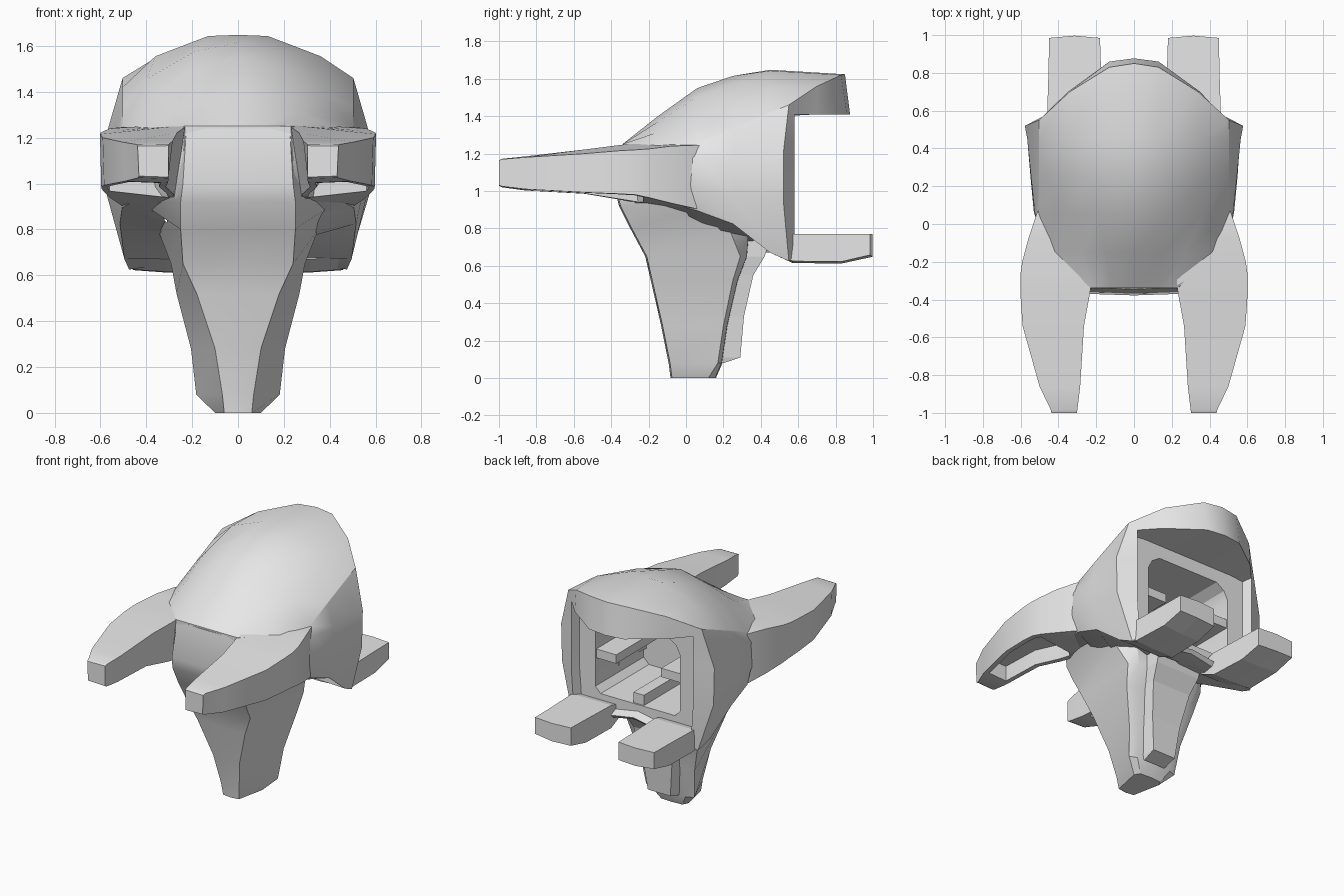
import bpy, bmesh, math
from mathutils import Vector

if "Cube" in bpy.data.objects:
    bpy.data.objects.remove(bpy.data.objects["Cube"])

grey = bpy.data.materials.new("light_grey")
grey.diffuse_color = (0.8, 0.8, 0.8, 1)
grey.use_nodes = True
grey.node_tree.nodes["Principled BSDF"].inputs["Base Color"].default_value = grey.diffuse_color


def loft(name, rings):
    """Closed skin through equally sized point rings, capped at both ends."""
    bm = bmesh.new()
    rows = [[bm.verts.new(p) for p in ring] for ring in rings]
    n = len(rows[0])
    for a, b in zip(rows, rows[1:]):
        for i in range(n):
            j = (i + 1) % n
            bm.faces.new((a[i], a[j], b[j], b[i]))
    bm.faces.new(rows[0])
    bm.faces.new(rows[-1])
    bmesh.ops.recalc_face_normals(bm, faces=bm.faces)
    me = bpy.data.meshes.new(name)
    bm.to_mesh(me)
    bm.free()
    ob = bpy.data.objects.new(name, me)
    bpy.context.collection.objects.link(ob)
    me.materials.append(grey)
    return ob


def mirrored(half):
    """Complete a half ring that starts and ends on the centre line."""
    return half + [(-x, y, z) for x, y, z in reversed(half[1:-1])]


def activate(ob):
    bpy.ops.object.select_all(action='DESELECT')
    ob.select_set(True)
    bpy.context.view_layer.objects.active = ob


def smooth(ob, angle=28):
    activate(ob)
    bpy.ops.object.shade_smooth_by_angle(angle=math.radians(angle))


def box(name, x0, x1, y0, y1, z0, z1):
    return loft(name, [[(x0, y, z0), (x1, y, z0), (x1, y, z1), (x0, y, z1)]
                       for y in (y0, y1)])


# Domed body: half cross-sections (x, z) from top centre to bottom centre
sections = {
    -0.34: [(0, 1.25), (.12, 1.25), (.18, 1.25), (.23, 1.25), (.24, 1.1), (.24, 1.0), (.23, .93), (0, .93)],
    -0.15: [(0, 1.40), (.15, 1.37), (.27, 1.315), (.42, 1.24), (.48, 1.18), (.46, 1.03), (.40, .95), (0, .85)],
    0.06: [(0, 1.55), (.19, 1.505), (.37, 1.385), (.502, 1.252), (.525, 1.18), (.53, 1.0), (.505, .895), (0, .72)],
    0.25: [(0, 1.615), (.19, 1.575), (.40, 1.455), (.503, 1.335), (.545, 1.18), (.548, .98), (.515, .825), (0, .68)],
    0.45: [(0, 1.648), (.13, 1.643), (.36, 1.555), (.503, 1.42), (.565, 1.2), (.562, .95), (.495, .67), (0, .69)],
}
rings = [[(x, y, z) for x, z in pts] for y, pts in sections.items()]
# Hood edge, its underside, and the recessed back panel
rings.append([(0, .85, 1.624), (.13, .83, 1.62), (.34, .7, 1.56), (.503, .55, 1.46),
              (.578, .52, 1.2), (.572, .52, .95), (.475, .55, .625), (0, .55, .71)])
rings.append([(0, .877, 1.41), (.13, .86, 1.41), (.35, .7, 1.41), (.46, .58, 1.41),
              (.46, .58, 1.2), (.46, .58, .95), (.44, .58, .66), (0, .57, .73)])
rings.append([(0, .52, 1.41), (.13, .52, 1.41), (.35, .52, 1.41), (.44, .52, 1.4),
              (.44, .52, 1.2), (.44, .52, .95), (.42, .52, .68), (0, .52, .755)])
body = loft("body", [mirrored(r) for r in rings])

# Tapered snout: z, front y, front half width, side half width, side y, back y, back half width
snout_rows = [
    (0, -.08, .06, .10, .12, .16, .08),
    (.08, -.09, .068, .182, .17, .195, .13),
    (.28, -.13, .10, .205, .20, .225, .15),
    (.52, -.185, .18, .268, .25, .28, .20),
    (.65, -.215, .24, .292, .29, .33, .23),
    (.80, -.295, .25, .35, .23, .34, .26),
    (.92, -.355, .25, .43, .12, .30, .30),
    (1.0, -.375, .24, .40, -.05, .15, .28),
    (1.24, -.342, .225, .28, -.15, -.05, .22),
]
snout = loft("snout", [mirrored([(0, yf - .003, z), (xf, yf + .005, z), (xs, ys, z),
                                 (xb, yb - .005, z), (0, yb, z)])
                       for z, yf, xf, xs, ys, yb, xb in snout_rows])

# Rounded rear cavity cut into body and snout
cut_profile = [(-.32, .84), (-.28, .8), (.28, .8), (.32, .84),
               (.32, 1.22), (.29, 1.28), (.23, 1.32), (-.23, 1.32), (-.29, 1.28), (-.32, 1.22)]
cutter = loft("cavity_cutter", [[(x, y, z) for x, z in cut_profile] for y in (0, .7)])
for ob in (body, snout):
    mod = ob.modifiers.new("cavity", 'BOOLEAN')
    mod.operation = 'DIFFERENCE'
    mod.solver = 'EXACT'
    mod.object = cutter
    activate(ob)
    bpy.ops.object.modifier_apply(modifier=mod.name)
    smooth(ob)
bpy.data.objects.remove(cutter)

# Raised ridge down the back of the snout: z, back y, half width
ridge_rows = [(.08, .20, .08), (.11, .29, .085), (.33, .31, .11), (.55, .36, .145),
              (.65, .42, .165), (.74, .45, .17)]
loft("snout_ridge", [[(-w - .01, .1, z), (w + .01, .1, z), (w, y, z), (-w, y, z)]
                     for z, y, w in ridge_rows])

# Rail on the cavity floor
box("centre_rail", -.04, .04, .0, .51, .78, .87)

# Forward prongs: y, inner x, outer x, inner top z, outer top z, inner bottom z, outer bottom z
prong_rows = [
    (.12, .30, .48, 1.24, 1.235, .91, .92),
    (.055, .26, .515, 1.26, 1.245, .90, .905),
    (-.08, .235, .56, 1.262, 1.24, .91, .935),
    (-.20, .225, .592, 1.258, 1.225, .93, .965),
    (-.27, .225, .602, 1.255, 1.22, .94, .98),
    (-.36, .232, .602, 1.245, 1.215, .955, .985),
    (-.54, .265, .59, 1.222, 1.20, .985, .992),
    (-.86, .285, .50, 1.185, 1.18, 1.003, 1.01),
    (-.985, .30, .44, 1.172, 1.17, 1.02, 1.025),
]
for side, s in (("left", -1), ("right", 1)):
    prong_rings = [
        [(s * xi, y, zi), (s * xo, y, zo), (s * (xo - .006), y, bo),
         (s * (xi + .05 * min(1, (1 + y) * 3)), y, bi)]
        for y, xi, xo, zi, zo, bi, bo in prong_rows]
    # Slightly bowed tip
    prong_rings.append([(x * .97 + s * .011, -1.0, z * .9 + .11) for x, _, z in prong_rings[-1]])
    prong = loft(side + "_prong", prong_rings)
    # Hollow channel under the prong
    bm = bmesh.new()
    bm.from_mesh(prong.data)
    bm.normal_update()
    under = [f for f in bm.faces
             if f.normal.z < -.7 and -.8 < f.calc_center_median().y < -.2]
    bmesh.ops.inset_region(bm, faces=under, thickness=.03, use_even_offset=True)
    bmesh.ops.inset_region(bm, faces=under, thickness=.004, use_even_offset=True)
    bmesh.ops.translate(bm, verts=list({v for f in under for v in f.verts}), vec=Vector((0, 0, .1)))
    bm.to_mesh(prong.data)
    bm.free()
    smooth(prong)

    # Rear foot: side profile widened slightly toward the body
    foot_rows = [(.45, .165, .46, .67, .74), (.57, .165, .46, .615, .77),
                 (.83, .175, .452, .612, .77), (.985, .18, .45, .648, .77)]
    foot_rings = []
    for y, a, b, z0, z1 in foot_rows:
        bow = .012 if y > .9 else 0
        m = (a + b) / 2
        foot_rings.append([(s * a, y, z0), (s * m, y + bow, z0), (s * b, y, z0 + .01),
                           (s * b, y, z1), (s * m, y + bow, z1), (s * a, y, z1)])
    loft(side + "_foot", foot_rings)
    box(side + "_rail", *sorted((s * .17, s * .36)), .0, .51, 1.03, 1.09)
